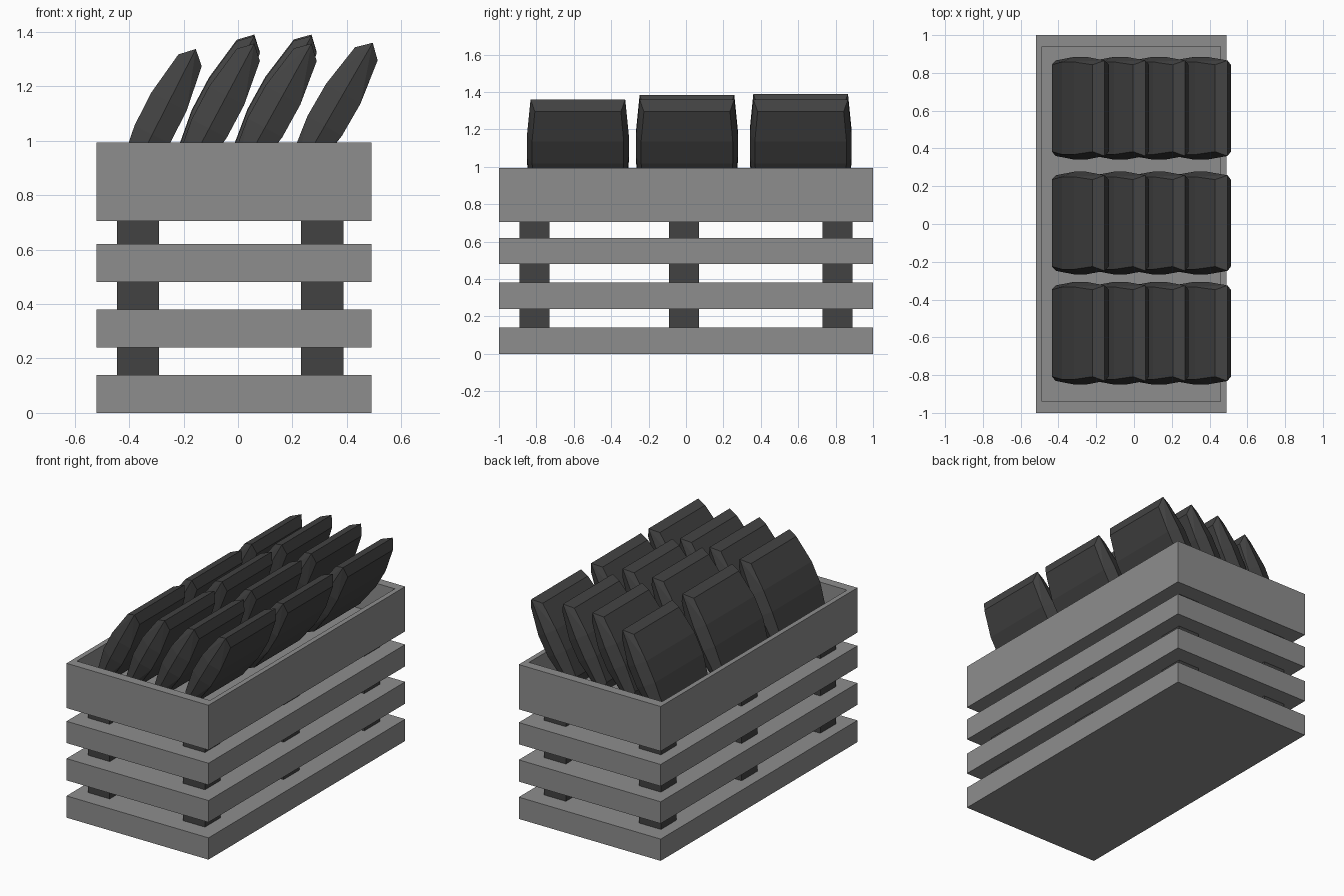
import bpy, bmesh
from math import cos, sin, radians
from mathutils import Vector

if "Cube" in bpy.data.objects:
    bpy.data.objects.remove(bpy.data.objects["Cube"])


def material(name, v):
    m = bpy.data.materials.new(name)
    m.diffuse_color = (v, v, v, 1)
    m.use_nodes = True
    m.node_tree.nodes["Principled BSDF"].inputs["Base Color"].default_value = m.diffuse_color
    return m


GREY = material("light grey slats", 0.27)
DARK = material("dark grey", 0.055)


def add_object(name, bm, mat):
    bmesh.ops.recalc_face_normals(bm, faces=bm.faces)
    me = bpy.data.meshes.new(name)
    bm.to_mesh(me)
    bm.free()
    me.materials.append(mat)
    ob = bpy.data.objects.new(name, me)
    bpy.context.collection.objects.link(ob)
    return ob


def box_mesh(lo, hi):
    bm = bmesh.new()
    bmesh.ops.create_cube(bm, size=1)
    for v in bm.verts:
        v.co = [l + (c + 0.5) * (h - l) for c, l, h in zip(v.co, lo, hi)]
    return bm


# Three slatted layers
X0, X1 = -0.52, 0.49
for i, (z0, z1) in enumerate([(0, 0.14), (0.24, 0.38), (0.48, 0.62)]):
    add_object(f"slat_layer_{i + 1}", box_mesh((X0, -1, z0), (X1, 1, z1)), GREY)

# Top tray with recessed floor
bm = box_mesh((X0, -1, 0.705), (X1, 1, 0.993))
bm.normal_update()
top = max(bm.faces, key=lambda f: f.calc_center_median().z)
bmesh.ops.inset_region(bm, faces=[top], thickness=0.045)
for v in top.verts:
    v.co.y = 0.94 if v.co.y > 0 else -0.94
floor = bmesh.ops.extrude_face_region(bm, geom=[top])
bmesh.ops.delete(bm, geom=[top], context='FACES_ONLY')
for v in floor["geom"]:
    if isinstance(v, bmesh.types.BMVert):
        v.co.z = 0.80
add_object("top_tray", bm, GREY)

# Posts between the layers
for x0, x1 in [(-0.445, -0.29), (0.232, 0.388)]:
    for y in (-0.81, -0.01, 0.81):
        for z0, z1 in [(0.14, 0.24), (0.38, 0.48), (0.62, 0.705)]:
            add_object("post", box_mesh((x0, y - 0.08, z0), (x1, y + 0.08, z1)), DARK)


# Faceted cushion-like sack, leaning back from its upper tip
def sack(tip_x, tip_z, y, angle, length=0.57):
    along = Vector((cos(radians(angle)), 0, sin(radians(angle))))
    across = Vector((along.z, 0, -along.x))
    centre = Vector((tip_x, y, tip_z)) - along * length / 2
    h = length / 2
    # (distance along, half thickness, half width)
    pts = [(h, 0, 0.253),
           (h - 0.047, 0.048, 0.23),
           (h - 0.217, 0.073, 0.245),
           (h - 0.217, 0, 0.272)]
    bm = bmesh.new()
    for a, n, w in pts:
        for sa in (-1, 1):
            for sw in (-1, 1):
                for sn in ((-1, 1) if n else (1,)):
                    bm.verts.new(centre + along * a * sa + across * n * sn
                                 + Vector((0, w * sw, 0)))
    bmesh.ops.convex_hull(bm, input=bm.verts[:])
    add_object("sack", bm, DARK)


# Three rows of four sacks
for y, mid_z in [(-0.578, 1.357), (0.005, 1.385), (0.613, 1.39)]:
    sack(-0.155, 1.337, y, 63)
    sack(0.06, mid_z, y, 62)
    sack(0.27, mid_z, y, 61)
    sack(0.495, 1.36, y, 60)
